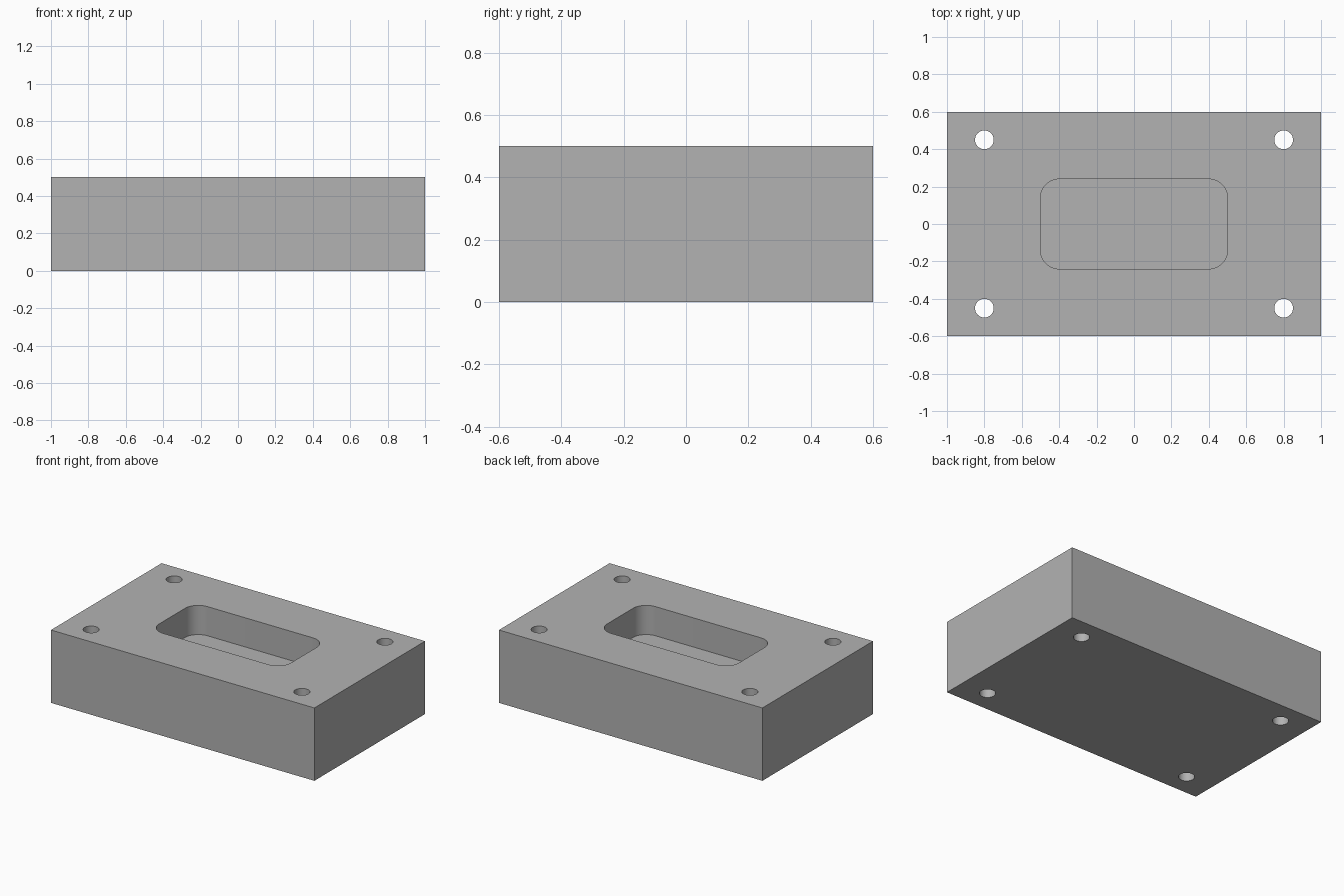
import bpy
import math

if "Cube" in bpy.data.objects:
    bpy.data.objects.remove(bpy.data.objects["Cube"], do_unlink=True)

# Single flat grey
grey = bpy.data.materials.new("plain_grey")
grey.use_nodes = True
colour = (0.448, 0.448, 0.448, 1)
grey.diffuse_color = colour
grey.node_tree.nodes["Principled BSDF"].inputs["Base Color"].default_value = colour

LENGTH, WIDTH, HEIGHT = 2.0, 1.2, 0.5
POCKET_X, POCKET_Y, POCKET_FLOOR, CORNER = 0.5, 0.24, 0.3, 0.1
HOLE_X, HOLE_Y, HOLE_RADIUS = 0.8, 0.45, 0.05


def prism(name, outline, bottom, top):
    """Closed solid from an anticlockwise outline."""
    n = len(outline)
    verts = [(x, y, z) for z in (bottom, top) for x, y in outline]
    faces = [tuple(reversed(range(n))), tuple(range(n, 2 * n))]
    faces += [(i, (i + 1) % n, n + (i + 1) % n, n + i) for i in range(n)]
    mesh = bpy.data.meshes.new(name)
    mesh.from_pydata(verts, [], faces)
    mesh.materials.append(grey)
    obj = bpy.data.objects.new(name, mesh)
    bpy.context.collection.objects.link(obj)
    return obj


def arc(cx, cy, radius, start, sweep, steps):
    angles = [math.radians(start + sweep * i / steps) for i in range(steps + 1)]
    return [(cx + radius * math.cos(a), cy + radius * math.sin(a)) for a in angles]


# Solid block
x, y = LENGTH / 2, WIDTH / 2
block = prism("block", [(-x, -y), (x, -y), (x, y), (-x, y)], 0, HEIGHT)

# Rounded blind pocket in the top
px, py = POCKET_X - CORNER, POCKET_Y - CORNER
rounded = []
for k, (sx, sy) in enumerate([(1, 1), (-1, 1), (-1, -1), (1, -1)]):
    rounded += arc(sx * px, sy * py, CORNER, 90 * k, 90, 12)
cutters = [prism("pocket_cutter", rounded, POCKET_FLOOR, HEIGHT + 0.1)]

# Four through holes
for sx in (-1, 1):
    for sy in (-1, 1):
        circle = arc(sx * HOLE_X, sy * HOLE_Y, HOLE_RADIUS, 0, 360, 48)[:-1]
        cutters.append(prism("hole_cutter", circle, -0.1, HEIGHT + 0.1))

# Cut, apply, and remove the helpers
bpy.ops.object.select_all(action="DESELECT")
bpy.context.view_layer.objects.active = block
block.select_set(True)
for cutter in cutters:
    cutter.hide_render = True
    cut = block.modifiers.new("cut", "BOOLEAN")
    cut.operation = "DIFFERENCE"
    cut.solver = "EXACT"
    cut.object = cutter
    bpy.ops.object.modifier_apply(modifier=cut.name)
    bpy.data.objects.remove(cutter, do_unlink=True)

# Smooth curved walls, sharp rims
bpy.ops.object.shade_smooth_by_angle(angle=math.radians(30))
